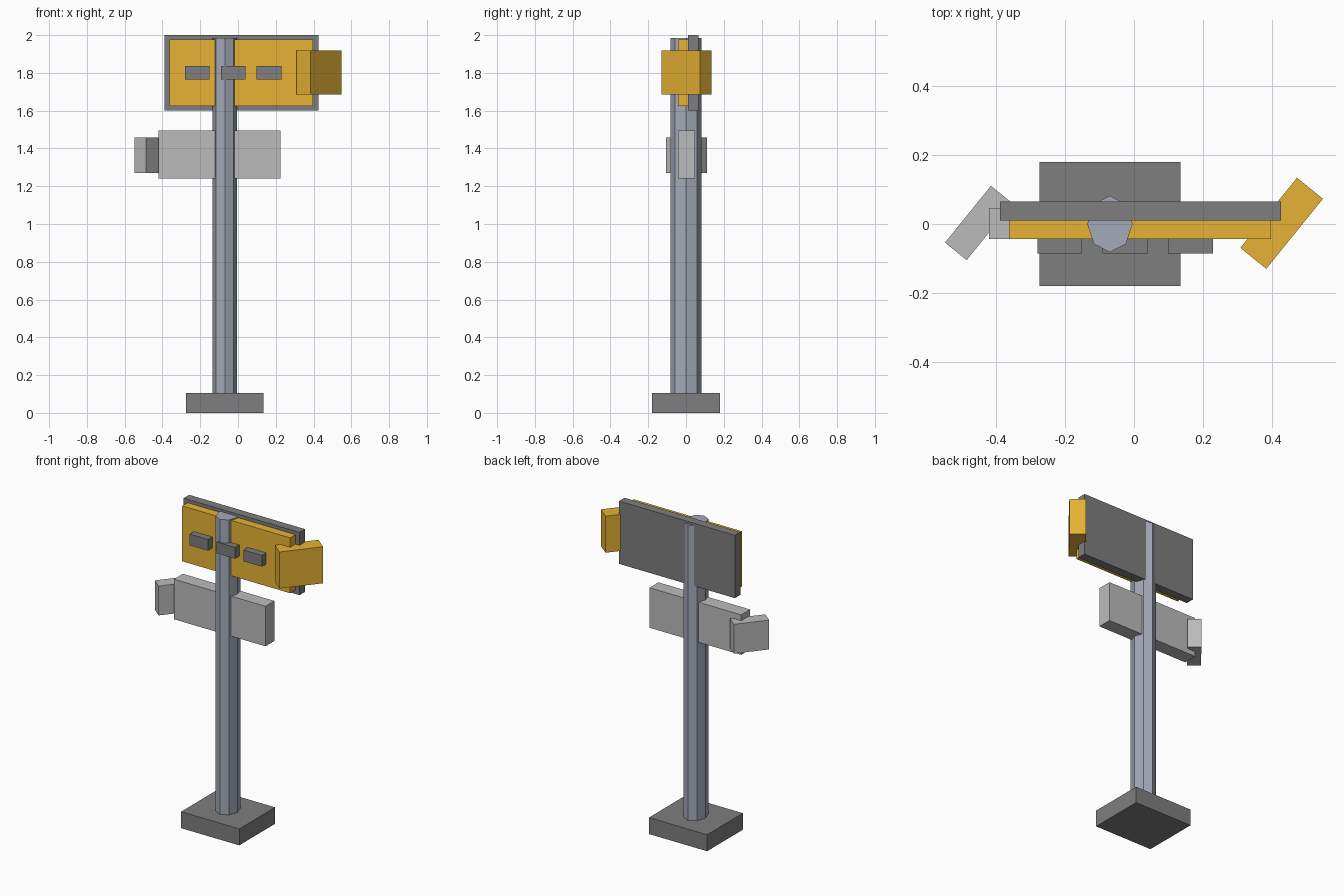
import bpy
from math import radians, pi, cos, sin

if "Cube" in bpy.data.objects:
    bpy.data.objects.remove(bpy.data.objects["Cube"])


def material(name, rgb):
    m = bpy.data.materials.new(name)
    m.diffuse_color = (*rgb, 1)
    m.use_nodes = True
    m.node_tree.nodes["Principled BSDF"].inputs["Base Color"].default_value = m.diffuse_color
    return m


YELLOW = material("yellow_paint", (0.80, 0.45, 0.035))
STEEL = material("blue_steel", (0.37, 0.40, 0.48))
DARK = material("dark_grey", (0.21, 0.21, 0.21))
LIGHT = material("light_grey", (0.50, 0.50, 0.50))


def box(name, center, size, mat, turn=0):
    bpy.ops.mesh.primitive_cube_add(size=1, location=center, rotation=(0, 0, radians(turn)))
    ob = bpy.context.object
    ob.name = name
    ob.scale = size
    ob.data.materials.append(mat)
    return ob


def span(name, x, y, z, mat):
    # box given by its extents on each axis
    return box(name, [(a + b) / 2 for a, b in (x, y, z)], [b - a for a, b in (x, y, z)], mat)


POST_X = -0.07

# Square foot
span("base", (POST_X - 0.205, POST_X + 0.205), (-0.18, 0.18), (0, 0.105), DARK)

# Eight-sided post, slightly deeper than wide, with corners on the axes
n = 8
ring = [(POST_X + 0.066 * cos(2 * pi * i / n), 0.082 * sin(2 * pi * i / n)) for i in range(n)]
verts = [(x, y, z) for z in (0.09, 1.985) for x, y in ring]
faces = [(i, (i + 1) % n, n + (i + 1) % n, n + i) for i in range(n)]
faces += [tuple(reversed(range(n))), tuple(range(n, 2 * n))]
mesh = bpy.data.meshes.new("post")
mesh.from_pydata(verts, [], faces)
mesh.materials.append(STEEL)
bpy.context.collection.objects.link(bpy.data.objects.new("post", mesh))

# Upper sign: backing board, yellow panel, turned pointer end
span("upper_backing", (-0.39, 0.427), (0.01, 0.065), (1.6, 2.0), DARK)
span("upper_panel", (-0.363, 0.398), (-0.043, 0.012), (1.625, 1.978), YELLOW)
box("upper_pointer", (0.429, 0.002, 1.801), (0.262, 0.097, 0.233), YELLOW, 51)

# Raised marks on the yellow panel
for i in range(3):
    box(f"panel_mark_{i + 1}", (-0.216 + 0.19 * i, -0.0625, 1.801), (0.13, 0.047, 0.072), DARK)

# Lower sign: board and turned pointer end
span("lower_board", (-0.422, 0.224), (-0.043, 0.047), (1.24, 1.495), LIGHT)
box("lower_pointer", (-0.451, 0.003, 1.364), (0.212, 0.081, 0.187), LIGHT, 51)
